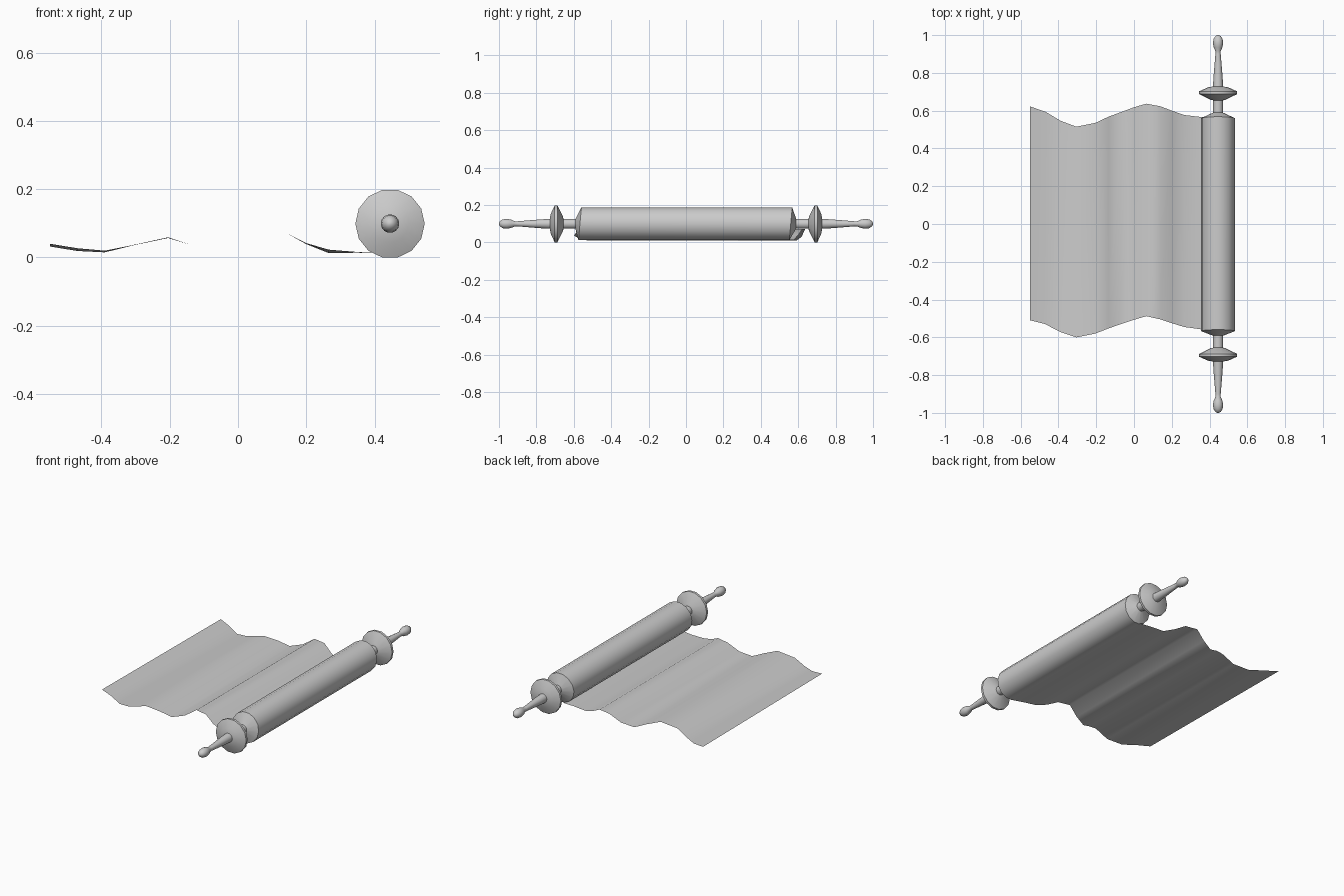
import bpy, bmesh, math

if "Cube" in bpy.data.objects:
    bpy.data.objects.remove(bpy.data.objects["Cube"])

CX, CZ, N = 0.445, 0.099, 14


def finish(name, bm, angle=40):
    bmesh.ops.remove_doubles(bm, verts=bm.verts, dist=1e-5)
    bmesh.ops.recalc_face_normals(bm, faces=bm.faces)
    me = bpy.data.meshes.new(name)
    bm.to_mesh(me)
    bm.free()
    ob = bpy.data.objects.new(name, me)
    bpy.context.collection.objects.link(ob)
    bpy.ops.object.select_all(action='DESELECT')
    ob.select_set(True)
    bpy.context.view_layer.objects.active = ob
    bpy.ops.object.shade_smooth_by_angle(angle=math.radians(angle))
    return ob


def lathe(name, profile, side):
    """Revolve (radius, y) points about the roller axis."""
    bm = bmesh.new()
    rings = []
    for r, y in profile:
        rings.append([bm.verts.new((CX + r * math.cos(2 * math.pi * i / N), side * y,
                                    CZ + r * math.sin(2 * math.pi * i / N)))
                      for i in range(N)])
    for a, b in zip(rings, rings[1:]):
        for i in range(N):
            j = (i + 1) % N
            bm.faces.new((a[i], a[j], b[j], b[i]))
    bm.faces.new(rings[-1])
    return finish(name, bm)


# turned handles with discs, one at each end of the roller
handle = [(0.027, 0.57), (0.027, 0.635), (0.027, 0.655), (0.04, 0.658), (0.1015, 0.688),
          (0.1015, 0.702), (0.055, 0.723), (0.027, 0.728), (0.024, 0.78), (0.014, 0.90),
          (0.014, 0.915), (0.023, 0.935), (0.027, 0.957), (0.024, 0.98),
          (0.014, 0.995), (0.004, 1.0)]
for side, label in ((-1, "front"), (1, "back")):
    lathe("handle_" + label, handle, side)

# rolled-up part with slightly conical ends
bm = bmesh.new()
R = 0.09
rings = []
for r, y in ((0.025, -0.592), (R, -0.567), (R, 0.56), (0.025, 0.59)):
    ring = []
    for i in range(N):
        a = 2 * math.pi * i / N
        wave = 0.008 * math.sin(a) if r == R else 0
        ring.append(bm.verts.new((CX + r * math.cos(a), y + wave, CZ + r * math.sin(a))))
    rings.append(ring)
for a, b in zip(rings, rings[1:]):
    for i in range(N):
        j = (i + 1) % N
        bm.faces.new((a[i], a[j], b[j], b[i]))
finish("paper_roll", bm, 35)

# unrolled sheet: x, z at front, z at back, y front, y back
sheet = [(-0.55, 0.040, 0.032, -0.51, 0.622), (-0.47, 0.027, 0.019, -0.53, 0.595),
         (-0.39, 0.020, 0.015, -0.572, 0.547), (-0.305, 0.037, 0.036, -0.60, 0.515),
         (-0.205, 0.059, 0.057, -0.58, 0.535), (-0.135, 0.036, 0.036, -0.553, 0.568),
         (-0.07, 0.010, 0.010, -0.53, 0.592), (0.0, 0.029, 0.029, -0.507, 0.618),
         (0.065, 0.072, 0.072, -0.488, 0.637), (0.14, 0.072, 0.072, -0.505, 0.623),
         (0.20, 0.042, 0.039, -0.525, 0.60), (0.265, 0.023, 0.013, -0.545, 0.577),
         (0.35, 0.016, 0.014, -0.557, 0.567), (0.425, 0.012, 0.012, -0.575, 0.56)]
bm = bmesh.new()
rows = [(bm.verts.new((x, yf, zf)), bm.verts.new((x, yb, zb))) for x, zf, zb, yf, yb in sheet]
for (a, b), (c, d) in zip(rows, rows[1:]):
    bm.faces.new((a, c, d, b))
finish("parchment_sheet", bm, 60)
